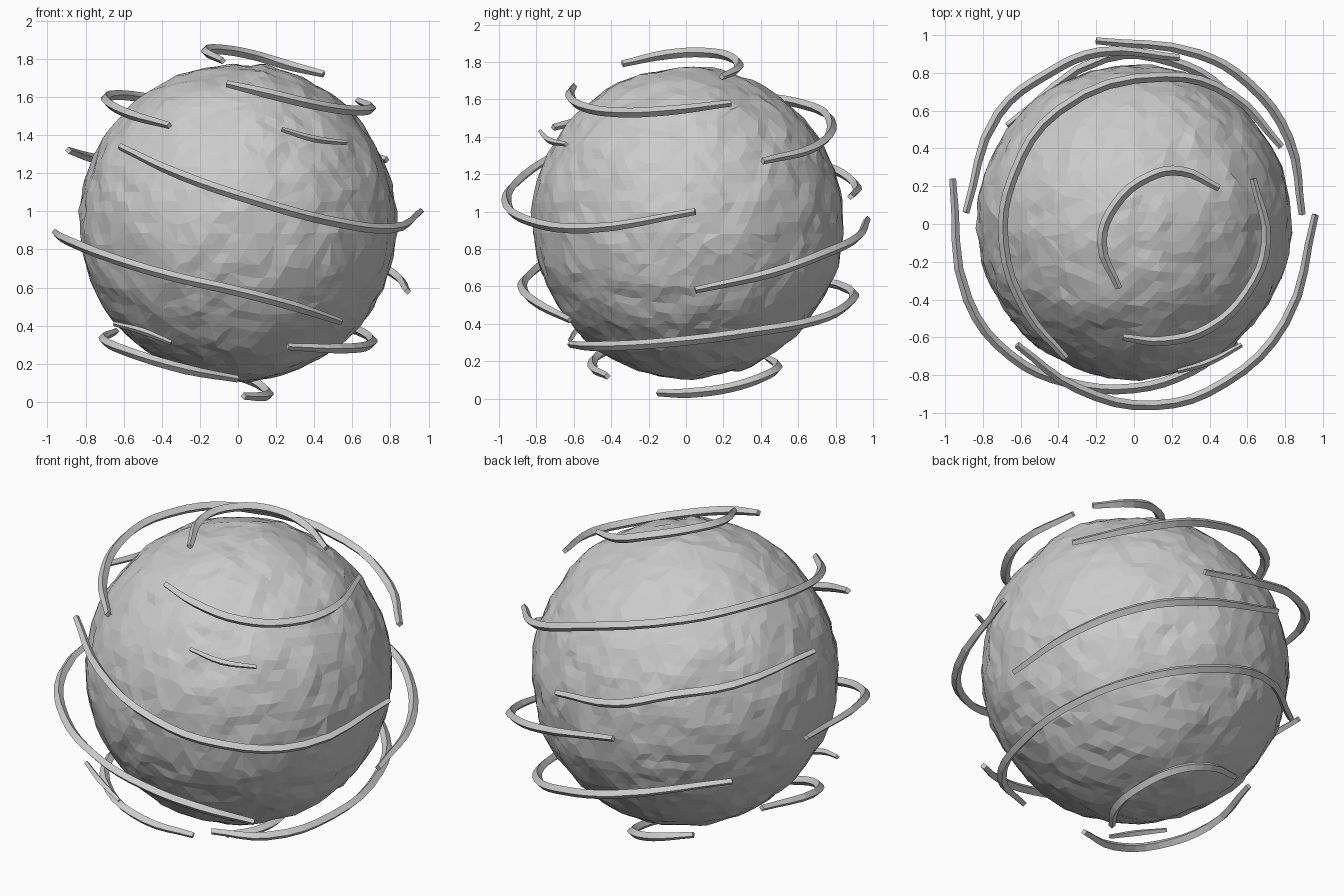
import bpy
import bmesh
from mathutils import Vector, noise

default_cube = bpy.data.objects.get("Cube")
if default_cube:
    bpy.data.objects.remove(default_cube, do_unlink=True)


def make_material(name, colour):
    material = bpy.data.materials.new(name)
    material.use_nodes = True
    material.diffuse_color = colour
    shader = next(n for n in material.node_tree.nodes if n.type == "BSDF_PRINCIPLED")
    shader.inputs["Base Color"].default_value = colour
    shader.inputs["Roughness"].default_value = 0.8
    return material


stone_grey = make_material("stone grey", (0.6, 0.6, 0.6, 1))


def rocky_ball(name, centre, radius):
    """Faceted ball whose vertices are nudged by noise to look chipped."""
    mesh = bpy.data.meshes.new(name)
    bm = bmesh.new()
    bmesh.ops.create_icosphere(bm, subdivisions=5, radius=radius)
    for vert in bm.verts:
        direction = vert.co.normalized()
        broad = noise.noise(direction * 3)
        chips = noise.noise(direction * 9)
        slide = noise.noise_vector(direction * 14) * 0.018
        slide -= direction * slide.dot(direction)
        vert.co += direction * (0.012 * broad + 0.016 * chips) + slide
    # Merge near-flat neighbours into larger irregular facets
    bmesh.ops.dissolve_limit(bm, angle_limit=0.07, verts=bm.verts[:], edges=bm.edges[:])
    bmesh.ops.triangulate(bm, faces=bm.faces[:])
    bm.to_mesh(mesh)
    bm.free()
    mesh.materials.append(stone_grey)
    ball = bpy.data.objects.new(name, mesh)
    ball.location = centre
    bpy.context.collection.objects.link(ball)
    return ball


def wind_streak(name, points, thickness=0.026):
    """Four-sided bar swept along a smooth path, slimmer at both ends."""
    curve = bpy.data.curves.new(name, "CURVE")
    curve.dimensions = "3D"
    curve.twist_mode = "Z_UP"
    curve.resolution_u = 4
    curve.bevel_depth = thickness
    curve.bevel_resolution = 0
    curve.use_fill_caps = True
    spline = curve.splines.new("BEZIER")
    spline.bezier_points.add(len(points) - 1)
    last = len(points) - 1
    for index, (knot, position) in enumerate(zip(spline.bezier_points, points)):
        knot.co = Vector(position)
        knot.handle_left_type = knot.handle_right_type = "AUTO"
        knot.radius = 0.7 if index in (0, last) else 1

    # Bake the swept bar to a flat-shaded mesh
    temporary = bpy.data.objects.new(name + "_path", curve)
    bpy.context.collection.objects.link(temporary)
    bpy.context.view_layer.update()
    graph = bpy.context.evaluated_depsgraph_get()
    mesh = bpy.data.meshes.new_from_object(temporary.evaluated_get(graph))
    bpy.data.objects.remove(temporary, do_unlink=True)
    mesh.name = name
    for face in mesh.polygons:
        face.use_smooth = False
        face.material_index = 0
    mesh.materials.clear()
    mesh.materials.append(stone_grey)
    streak = bpy.data.objects.new(name, mesh)
    bpy.context.collection.objects.link(streak)
    return streak


# Central ball
rocky_ball("rocky_ball", (0, 0.01, 0.94), 0.83)

# Streaks around the top
wind_streak("crown_streak", [
    (-.08, -.34, 1.79), (-.17, -.1, 1.84), (-.1, .1, 1.85),
    (.08, .25, 1.82), (.25, .28, 1.77), (.45, .19, 1.72)])
wind_streak("upper_front_streak", [
    (-.06, -.6, 1.67), (.15, -.62, 1.62), (.4, -.55, 1.56),
    (.6, -.36, 1.53), (.7, -.1, 1.54), (.63, .24, 1.58)])
wind_streak("upper_back_streak", [
    (-.36, -.71, 1.45), (-.57, -.46, 1.51), (-.69, -.1, 1.58),
    (-.64, .25, 1.61), (-.4, .6, 1.58), (.16, .78, 1.46),
    (.52, .68, 1.34), (.78, .41, 1.27)])
wind_streak("short_upper_streak", [
    (.23, -.78, 1.43), (.4, -.73, 1.38), (.57, -.64, 1.36)], 0.018)

# Streaks around the middle
wind_streak("middle_front_streak", [
    (-.62, -.64, 1.34), (-.3, -.87, 1.19), (.11, -.96, 1.05),
    (.48, -.84, .95), (.8, -.52, .91), (.96, .05, 1)])
wind_streak("middle_back_streak", [
    (-.89, .06, 1.32), (-.72, .58, 1.27), (-.45, .8, 1.22),
    (-.18, .91, 1.14), (.24, .88, 1.08)])
wind_streak("lower_side_streak", [
    (.89, .05, .58), (.82, .45, .67), (.6, .75, .78),
    (.34, .9, .85), (-.2, .97, .96)])
wind_streak("lower_front_streak", [
    (.54, -.62, .42), (.3, -.78, .5), (0, -.87, .58), (-.35, -.84, .66),
    (-.65, -.7, .75), (-.88, -.4, .84), (-.96, .24, .89)])

# Streaks around the bottom
wind_streak("bottom_wrap_streak", [
    (.26, -.62, .29), (.53, -.48, .28), (.69, -.1, .3), (.66, .38, .36),
    (.48, .7, .42), (.2, .86, .5), (-.15, .88, .58), (-.67, .52, .66)])
wind_streak("bottom_front_streak", [
    (0, -.42, .12), (-.27, -.5, .17), (-.54, -.44, .25),
    (-.7, -.2, .32), (-.64, .2, .37)])
wind_streak("short_lower_streak", [
    (-.65, -.5, .41), (-.5, -.58, .37), (-.35, -.62, .31)], 0.018)
wind_streak("base_streak", [
    (.03, -.15, .03), (.14, .02, .03), (.15, .24, .06),
    (.05, .42, .12), (-.12, .49, .17), (-.35, .43, .22)])
